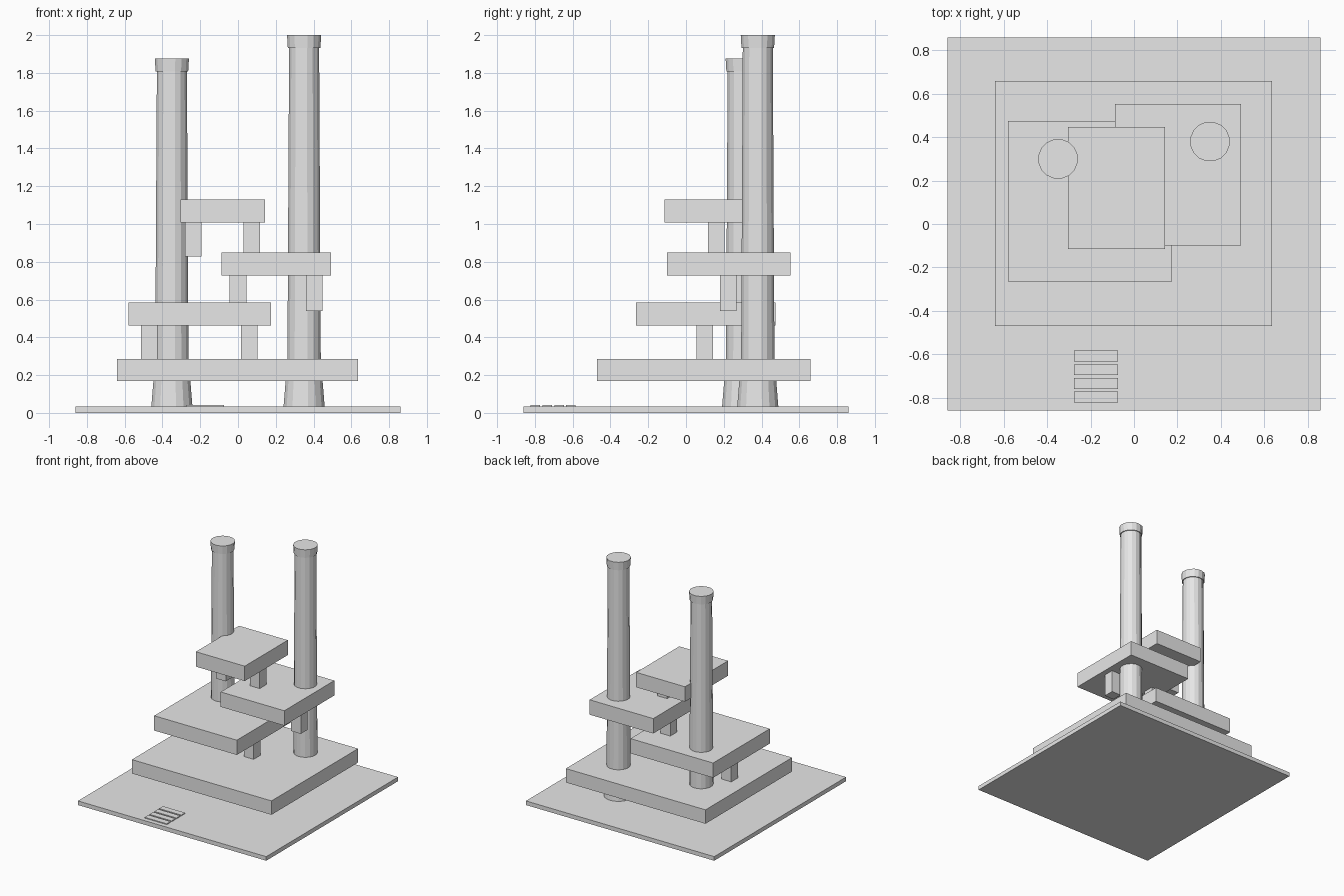
import bpy, bmesh, math

cube = bpy.data.objects.get("Cube")
if cube:
    bpy.data.objects.remove(cube, do_unlink=True)

grey = bpy.data.materials.new("plain_grey")
grey.use_nodes = True
grey.diffuse_color = (0.8, 0.8, 0.8, 1)
grey.node_tree.nodes["Principled BSDF"].inputs["Base Color"].default_value = (0.8, 0.8, 0.8, 1)


def finish(name, bm):
    bmesh.ops.recalc_face_normals(bm, faces=bm.faces)
    mesh = bpy.data.meshes.new(name)
    bm.to_mesh(mesh)
    bm.free()
    mesh.materials.append(grey)
    obj = bpy.data.objects.new(name, mesh)
    bpy.context.collection.objects.link(obj)


def box(name, x0, x1, y0, y1, z0, z1):
    bm = bmesh.new()
    bmesh.ops.create_cube(bm, size=1)
    for v in bm.verts:
        v.co.x = x1 if v.co.x > 0 else x0
        v.co.y = y1 if v.co.y > 0 else y0
        v.co.z = z1 if v.co.z > 0 else z0
    finish(name, bm)


def turned(name, x, y, profile, sides=16):
    """Closed faceted solid from (radius, height) rings."""
    bm = bmesh.new()
    rings = []
    for r, z in profile:
        angles = [2 * math.pi * (i + 0.5) / sides for i in range(sides)]
        rings.append([bm.verts.new((x + r * math.cos(a), y + r * math.sin(a), z)) for a in angles])
    for low, high in zip(rings, rings[1:]):
        for i in range(sides):
            j = (i + 1) % sides
            bm.faces.new((low[i], low[j], high[j], high[i]))
    bm.faces.new(rings[0][::-1])
    bm.faces.new(rings[-1])
    finish(name, bm)


PLATE = 0.034

# Ground plate
box("ground_plate", -0.86, 0.86, -0.86, 0.86, 0, PLATE)

# Stacked slabs
box("lowest_slab", -0.64, 0.635, -0.47, 0.66, 0.17, 0.285)
box("second_slab", -0.58, 0.175, -0.265, 0.475, 0.463, 0.585)
box("third_slab", -0.088, 0.493, -0.10, 0.553, 0.727, 0.85)
box("top_slab", -0.304, 0.142, -0.115, 0.447, 1.007, 1.13)

# Pairs of square posts under the raised slabs
H = 0.044
for tier, xs, y, z0, z1 in (
    ("second", (-0.47, 0.06), 0.10, 0.27, 0.463),
    ("third", (0.0, 0.404), 0.224, 0.54, 0.727),
    ("top", (-0.237, 0.073), 0.16, 0.827, 1.007),
):
    for side, x in zip(("right", "left"), xs):
        box(f"{tier}_slab_{side}_post", x - H, x + H, y - H, y + H, z0, z1)

# Columns with a flared foot and a cap
for side, x, y, top in (("right", -0.35, 0.30, 1.875), ("left", 0.35, 0.38, 2.0)):
    cap = top - 0.068
    turned(f"{side}_column", x, y, [(0.111, PLATE), (0.09, 0.285), (0.081, cap)])
    turned(f"{side}_column_cap", x, y, [(0.088, cap), (0.092, top)])

# Thin paving strips in front
for i in range(4):
    y = -0.609 - 0.063 * i
    box(f"paving_strip_{i + 1}", -0.276, -0.074, y - 0.025, y + 0.025, PLATE, 0.041)
